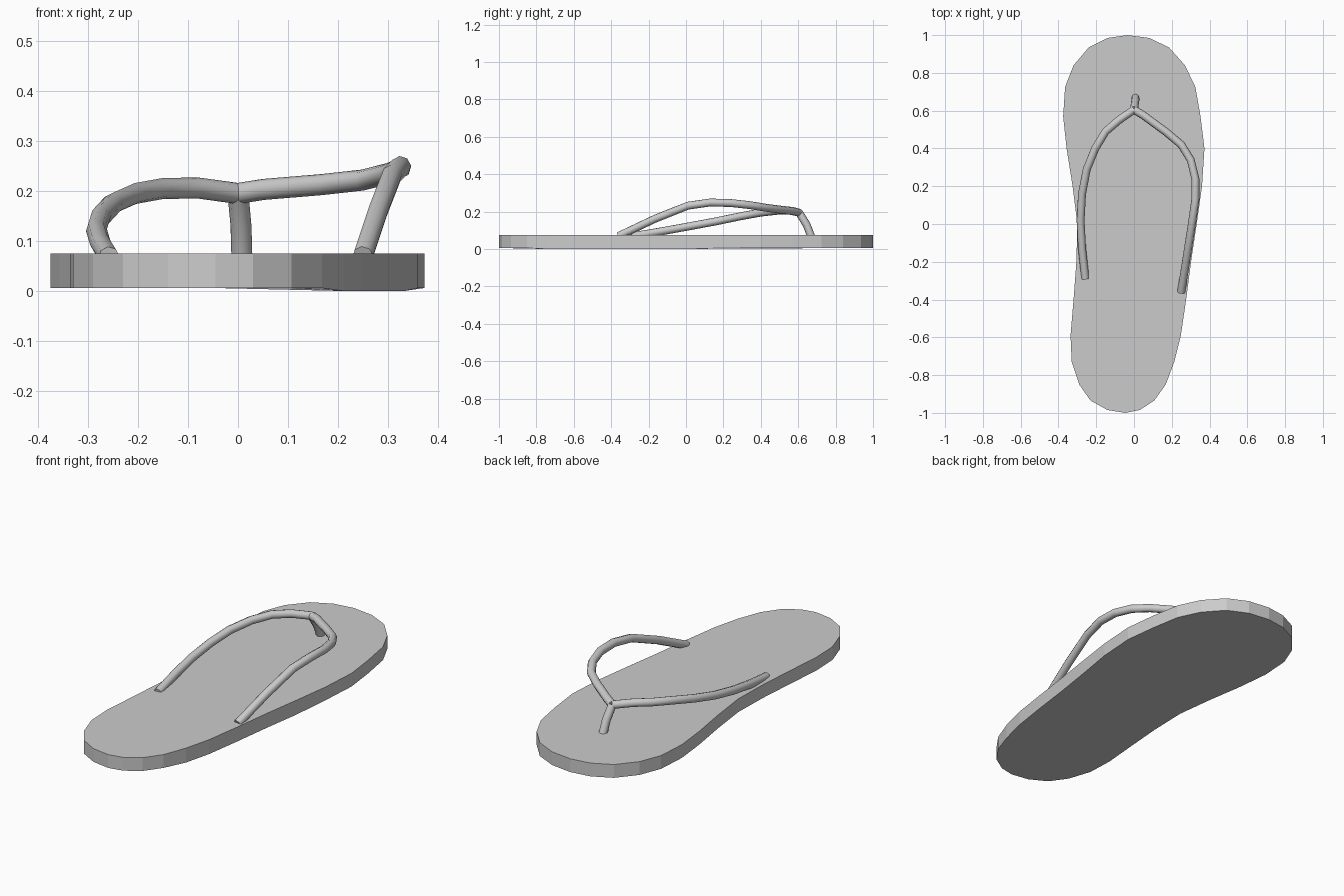
import bpy, bmesh

if "Cube" in bpy.data.objects:
    bpy.data.objects.remove(bpy.data.objects["Cube"])

# Sole: outline as left and right half-widths at shared lengthwise stations
stations = [
    (0.985, -0.14, 0.08), (0.935, -0.24, 0.185), (0.84, -0.32, 0.27),
    (0.725, -0.365, 0.325), (0.57, -0.375, 0.352), (0.40, -0.357, 0.373),
    (0.20, -0.325, 0.36), (0.0, -0.30, 0.332), (-0.20, -0.305, 0.302),
    (-0.40, -0.32, 0.276), (-0.59, -0.336, 0.248), (-0.73, -0.33, 0.213),
    (-0.85, -0.29, 0.168), (-0.935, -0.23, 0.107), (-0.985, -0.14, 0.03),
]
outline = [(-0.035, 1.0)] + [(l, y) for y, l, r in stations]
outline += [(-0.045, -1.0)] + [(r, y) for y, l, r in reversed(stations)]
SOLE_TOP = 0.075

bm = bmesh.new()
# the underside dips slightly along the right of the heel
bottom = [bm.verts.new((x, y, 0.0 if x > 0.2 and y < 0.1 else 0.006)) for x, y in outline]
top = [bm.verts.new((x, y, SOLE_TOP)) for x, y in outline]
bm.faces.new(top)
bm.faces.new(bottom[::-1])
n = len(outline)
for i in range(n):
    j = (i + 1) % n
    bm.faces.new((bottom[i], bottom[j], top[j], top[i]))
bmesh.ops.recalc_face_normals(bm, faces=bm.faces)
mesh = bpy.data.meshes.new("sole")
bm.to_mesh(mesh)
bm.free()
bpy.context.collection.objects.link(bpy.data.objects.new("sole", mesh))


def tube(name, points, radius=0.021):
    """Round rubber strap swept along a path."""
    curve = bpy.data.curves.new(name, 'CURVE')
    curve.dimensions = '3D'
    curve.bevel_depth = radius
    curve.bevel_resolution = 2
    curve.use_fill_caps = True
    spline = curve.splines.new('POLY')
    spline.points.add(len(points) - 1)
    for p, co in zip(spline.points, points):
        p.co = (*co, 1)
    spline.use_smooth = True
    bpy.context.collection.objects.link(bpy.data.objects.new(name, curve))


# Toe post and the two straps that meet on top of it
joint = (0.0, 0.605, 0.195)
tube("toe_post", [(0.008, 0.672, 0.06), (0.006, 0.645, 0.13), joint])
tube("left_strap", [
    joint, (-0.08, 0.55, 0.206), (-0.15, 0.49, 0.205), (-0.205, 0.40, 0.195),
    (-0.25, 0.29, 0.175), (-0.275, 0.16, 0.148), (-0.283, 0.02, 0.122),
    (-0.275, -0.13, 0.095), (-0.258, -0.29, 0.068)])
tube("right_strap", [
    joint, (0.05, 0.575, 0.203), (0.17, 0.487, 0.213), (0.25, 0.42, 0.222),
    (0.30, 0.34, 0.235), (0.325, 0.24, 0.246), (0.325, 0.13, 0.249),
    (0.308, 0.01, 0.232), (0.28, -0.17, 0.16), (0.25, -0.36, 0.07)])
